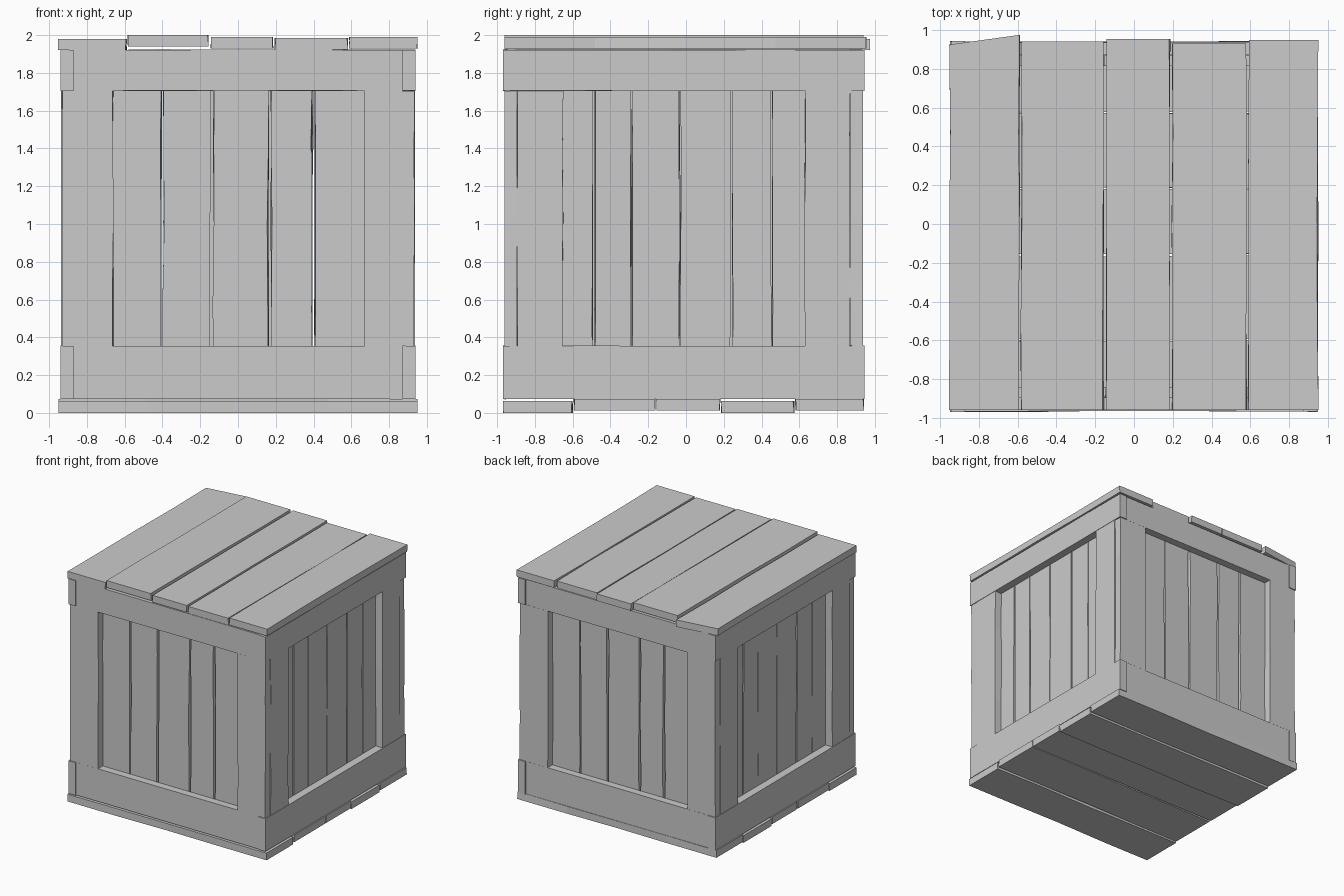
import bpy
import bmesh
import random
from mathutils import Vector

random.seed(4)
if "Cube" in bpy.data.objects:
    bpy.data.objects.remove(bpy.data.objects["Cube"])

GREY = (0.6, 0.6, 0.6, 1)
mat = bpy.data.materials.new("plain grey")
mat.use_nodes = True
mat.diffuse_color = GREY
mat.node_tree.nodes["Principled BSDF"].inputs["Base Color"].default_value = GREY

CENTRE_Y = -0.012


def board(name, xs, ys, zs, wobble=0.004, skew=0.0):
    """Rough-sawn plank: a box cut along its length, long edges nudged sideways."""
    lo = Vector((min(xs), min(ys), min(zs)))
    hi = Vector((max(xs), max(ys), max(zs)))
    size = hi - lo
    thin, wide, long = sorted(range(3), key=lambda i: size[i])
    bm = bmesh.new()
    bmesh.ops.create_cube(bm, size=1)
    for v in bm.verts:
        v.co = Vector([lo[i] + (v.co[i] + 0.5) * size[i] for i in range(3)])
    normal = Vector([float(i == long) for i in range(3)])
    for k in range(1, 4):
        at = lo + normal * size[long] * k / 4
        bmesh.ops.bisect_plane(bm, geom=bm.verts[:] + bm.edges[:] + bm.faces[:],
                               plane_co=at, plane_no=normal)
    middle = (lo + hi) / 2
    for v in bm.verts:
        side = 1 if v.co[wide] > middle[wide] else -1
        if v.co[long] > hi[long] - 0.001:
            v.co[long] += skew * side
        v.co[wide] += random.uniform(-wobble, wobble)
    mesh = bpy.data.meshes.new(name)
    bm.to_mesh(mesh)
    bm.free()
    mesh.materials.append(mat)
    obj = bpy.data.objects.new(name, mesh)
    bpy.context.collection.objects.link(obj)
    return obj


# Lid planks run front to back: left edge, right edge, back end, top, skew
lid = [(-0.95, -0.592, 0.95, 1.98, 0.025), (-0.582, -0.158, 0.94, 2.0, 0.0),
       (-0.142, 0.185, 0.955, 1.99, 0.0), (0.197, 0.58, 0.93, 1.985, 0.0),
       (0.592, 0.948, 0.95, 1.99, 0.0)]
for i, (x0, x1, back, top, skew) in enumerate(lid):
    board(f"lid_plank_{i + 1}", (x0, x1), (-0.96, back), (top - 0.06, top), 0.004, skew)

# Floor planks run left to right
floor = [(-0.965, -0.602, 0.0), (-0.592, -0.165, 0.012), (-0.155, 0.178, 0.012),
         (0.188, 0.57, 0.0), (0.58, 0.94, 0.012)]
for i, (y0, y1, bottom) in enumerate(floor):
    board(f"floor_plank_{i + 1}", (-0.95, 0.95), (y0, y1), (bottom, bottom + 0.062))

RAILS = {"lower_rail": (0.073, 0.355), "upper_rail": (1.705, 1.922)}
POST_Z = (0.355, 1.705)
SLAT_Z = (0.09, 1.91)
front_slats = [(-0.86, -0.408), (-0.395, -0.148), (-0.13, 0.16), (0.174, 0.39), (0.41, 0.86)]
side_slats = [(-0.84, -0.495), (-0.482, -0.29), (-0.286, -0.035),
              (-0.029, 0.232), (0.247, 0.45), (0.456, 0.83)]

# Opposite walls repeat under a half turn
for turn, face, flank in ((1, "front", "left"), (-1, "back", "right")):

    def wall(name, xs, ys, zs, wobble=0.003):
        board(name, [turn * x for x in xs],
              [CENTRE_Y + turn * (y - CENTRE_Y) for y in ys], zs, wobble)

    # Frame rails
    for rail, zs in RAILS.items():
        wall(f"{face}_{rail}", (-0.872, 0.872), (-0.96, -0.895), zs, 0.001)
        wall(f"{flank}_{rail}", (0.872, 0.94), (-0.968, 0.945), zs, 0.001)

    # Corner posts
    wall(f"{face}_post_a", (-0.93, -0.662), (-0.96, -0.895), POST_Z)
    wall(f"{face}_post_b", (0.668, 0.933), (-0.96, -0.895), POST_Z)
    wall(f"{flank}_post_a", (0.872, 0.937), (-0.894, -0.652), POST_Z)
    wall(f"{flank}_post_b", (0.872, 0.937), (0.63, 0.868), POST_Z)

    # Recessed slats
    for i, xs in enumerate(front_slats):
        wall(f"{face}_slat_{i + 1}", xs, (-0.894, -0.84), SLAT_Z, 0.006)
    for i, ys in enumerate(side_slats):
        wall(f"{flank}_slat_{i + 1}", (0.815, 0.871), ys, SLAT_Z, 0.004)
